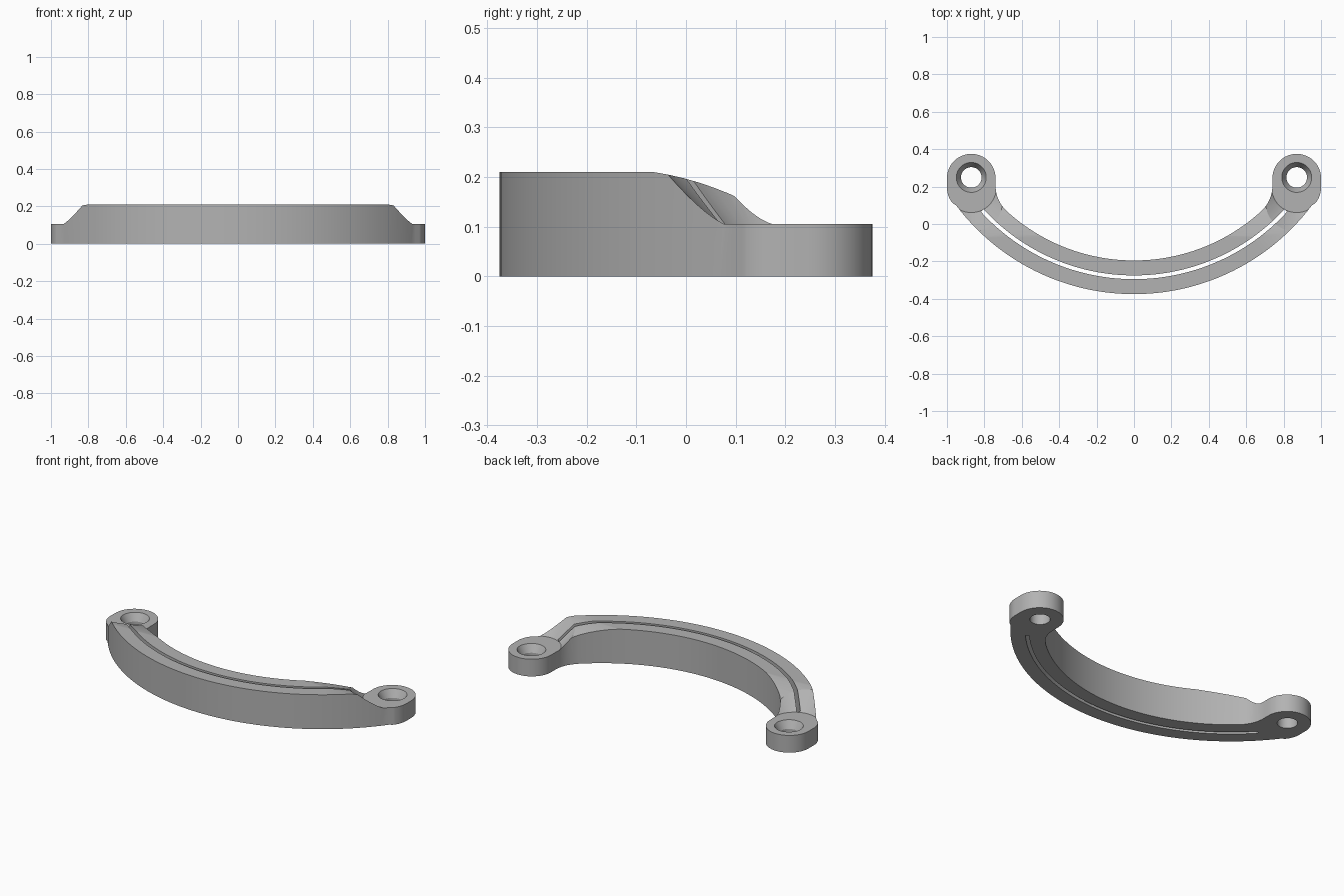
import bpy, bmesh, math
from math import sin, cos, radians

default = bpy.data.objects.get("Cube")
if default:
    bpy.data.objects.remove(default, do_unlink=True)

ARC_Y, R_IN, R_OUT, R_SLOT = 0.815, 1.01, 1.19, 1.10
EAR_X, EAR_Y, EAR_LOW, EAR_R = 0.87, 0.245, 0.195, 0.13
EAR_Z, TOP_Z = 0.105, 0.21

grey = bpy.data.materials.new("satin_grey")
grey.use_nodes = True
colour = (0.45, 0.45, 0.45, 1)
grey.diffuse_color = colour
grey.node_tree.nodes["Principled BSDF"].inputs["Base Color"].default_value = colour


def arc(cx, cy, r, a0, a1, n):
    """Points on a circle, angles in degrees."""
    steps = [radians(a0 + (a1 - a0) * i / n) for i in range(n + 1)]
    return [(cx + r * cos(a), cy + r * sin(a)) for a in steps]


def loft(name, rings):
    """Solid through matching rings of 3D points, capped at both ends."""
    bm = bmesh.new()
    loops = [[bm.verts.new(p) for p in ring] for ring in rings]
    for low, high in zip(loops, loops[1:]):
        for i in range(len(low)):
            j = (i + 1) % len(low)
            bm.faces.new((low[i], low[j], high[j], high[i]))
    bm.faces.new(loops[0][::-1])
    bm.faces.new(loops[-1])
    bmesh.ops.recalc_face_normals(bm, faces=bm.faces)
    mesh = bpy.data.meshes.new(name)
    bm.to_mesh(mesh)
    bm.free()
    mesh.materials.append(grey)
    obj = bpy.data.objects.new(name, mesh)
    bpy.context.collection.objects.link(obj)
    return obj


def at(points, z):
    return [(x, y, z) for x, y in points]


def cut(target, cutter):
    mod = target.modifiers.new("cut", "BOOLEAN")
    mod.operation, mod.solver, mod.object = "DIFFERENCE", "EXACT", cutter
    bpy.context.view_layer.objects.active = target
    bpy.ops.object.modifier_apply(modifier=mod.name)
    bpy.data.objects.remove(cutter, do_unlink=True)


# Outline of the right half: inner arc, fillet, rounded ear, outer arc
inner = arc(0, ARC_Y, R_IN, -90, -47.7, 24)
p0, p1, p2 = inner[-1], (EAR_X - EAR_R, 0.126), (EAR_X - EAR_R, 0.205)
fillet = []
for i in range(1, 9):
    t = i / 8
    fillet.append(tuple((1 - t) ** 2 * a + 2 * t * (1 - t) * b + t * t * c
                        for a, b, c in zip(p0, p1, p2)))
ear = arc(EAR_X, EAR_Y, EAR_R, 180, 0, 32) + arc(EAR_X, EAR_LOW, EAR_R, 0, -40, 7)
outer = arc(0, ARC_Y, R_OUT, -37, -90, 28)
half = inner + fillet + ear + outer
outline = half + [(-x, y) for x, y in half[-2:0:-1]]
handle = loft("handle", [at(outline, 0), at(outline, TOP_Z)])

# Gentle fall of the top towards the ears
profile = [(-0.065, 0.4)]
for i in range(13):
    t = 0.03 * i
    profile.append((t - 0.065, TOP_Z - 0.15 * t - 0.9 * t * t))
profile.append((0.5, profile[-1][1]))
profile.append((0.5, 0.4))
# Keep the fall above the ear tops
profile = [(y, max(z, EAR_Z + 0.005)) for y, z in profile]
cut(handle, loft("fall_cutter", [[(x, y, z) for y, z in profile] for x in (-1.2, 1.2)]))

for side in (-1, 1):
    x = side * EAR_X

    # Sloped shoulder down to the flat ear
    def stadium(r, z):
        return at(arc(x, 0.5, r, 0, 180, 32) + arc(x, EAR_LOW, r, 180, 360, 32), z)
    cut(handle, loft("shoulder_cutter", [stadium(EAR_R + 0.004, EAR_Z), stadium(0.265, 0.235)]))

    # Countersunk screw hole
    rings = [(0.055, -0.05), (0.055, 0.06), (0.08, EAR_Z), (0.08, 0.3)]
    cut(handle, loft("hole_cutter", [at(arc(x, 0.249, r, 0, 352.5, 47), z) for r, z in rings]))

# Thin slot along the middle of the bar
slot = (arc(0, ARC_Y, R_SLOT - 0.01, -137.5, -42.5, 56)
        + arc(0, ARC_Y, R_SLOT + 0.01, -42.5, -137.5, 56))
cut(handle, loft("slot_cutter", [at(slot, -0.05), at(slot, 0.3)]))

bpy.ops.object.select_all(action="DESELECT")
handle.select_set(True)
bpy.context.view_layer.objects.active = handle
bpy.ops.object.shade_smooth_by_angle(angle=radians(25))
